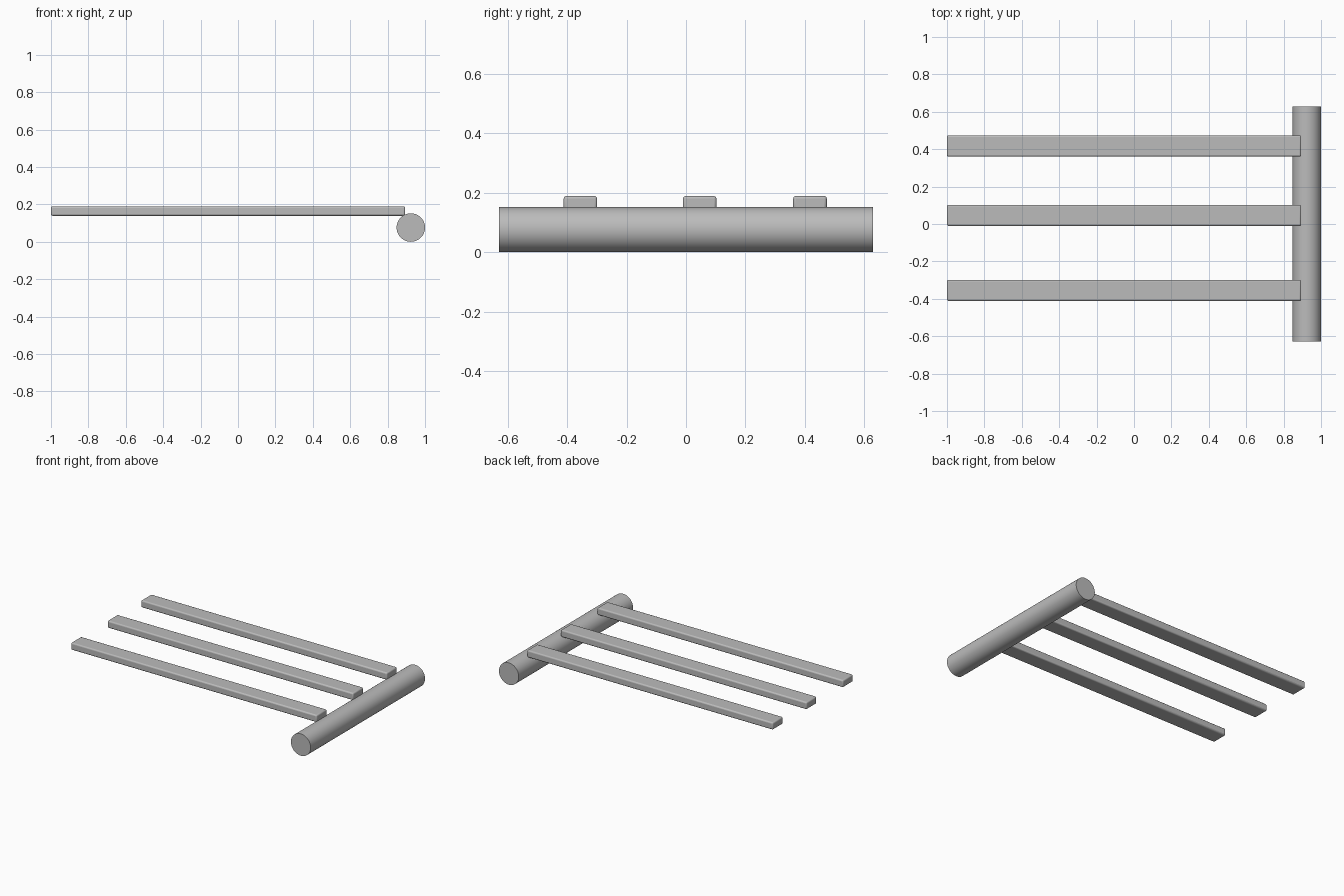
import bpy
import math

cube = bpy.data.objects.get("Cube")
if cube:
    bpy.data.objects.remove(cube, do_unlink=True)

GREY = (0.5, 0.5, 0.5, 1.0)
mat = bpy.data.materials.new("plain grey")
mat.use_nodes = True
mat.diffuse_color = GREY
mat.node_tree.nodes["Principled BSDF"].inputs["Base Color"].default_value = GREY


def finish(obj, name):
    """Name, colour and shade a part."""
    obj.name = name
    obj.data.materials.append(mat)
    bpy.ops.object.shade_smooth_by_angle(angle=math.radians(35))


# Round rail lying along y
RADIUS = 0.076
bpy.ops.mesh.primitive_cylinder_add(
    vertices=64, radius=RADIUS, depth=1.258,
    location=(1 - RADIUS, 0, RADIUS), rotation=(math.pi / 2, 0, 0))
finish(bpy.context.object, "round_rail")

# Three flat bars with rounded edges, resting on the rail
X0, X1, Z0, Z1, WIDTH = -1.0, 0.894, 0.139, 0.189, 0.113
for name, y in (("front_bar", -0.355), ("middle_bar", 0.046), ("back_bar", 0.417)):
    bpy.ops.mesh.primitive_cube_add(size=1, location=((X0 + X1) / 2, y, (Z0 + Z1) / 2))
    bar = bpy.context.object
    bar.scale = (X1 - X0, WIDTH, Z1 - Z0)
    bpy.ops.object.transform_apply(location=False, rotation=False, scale=True)
    finish(bar, name)
    bevel = bar.modifiers.new("rounded_edges", "BEVEL")
    bevel.width = 0.009
    bevel.segments = 3
